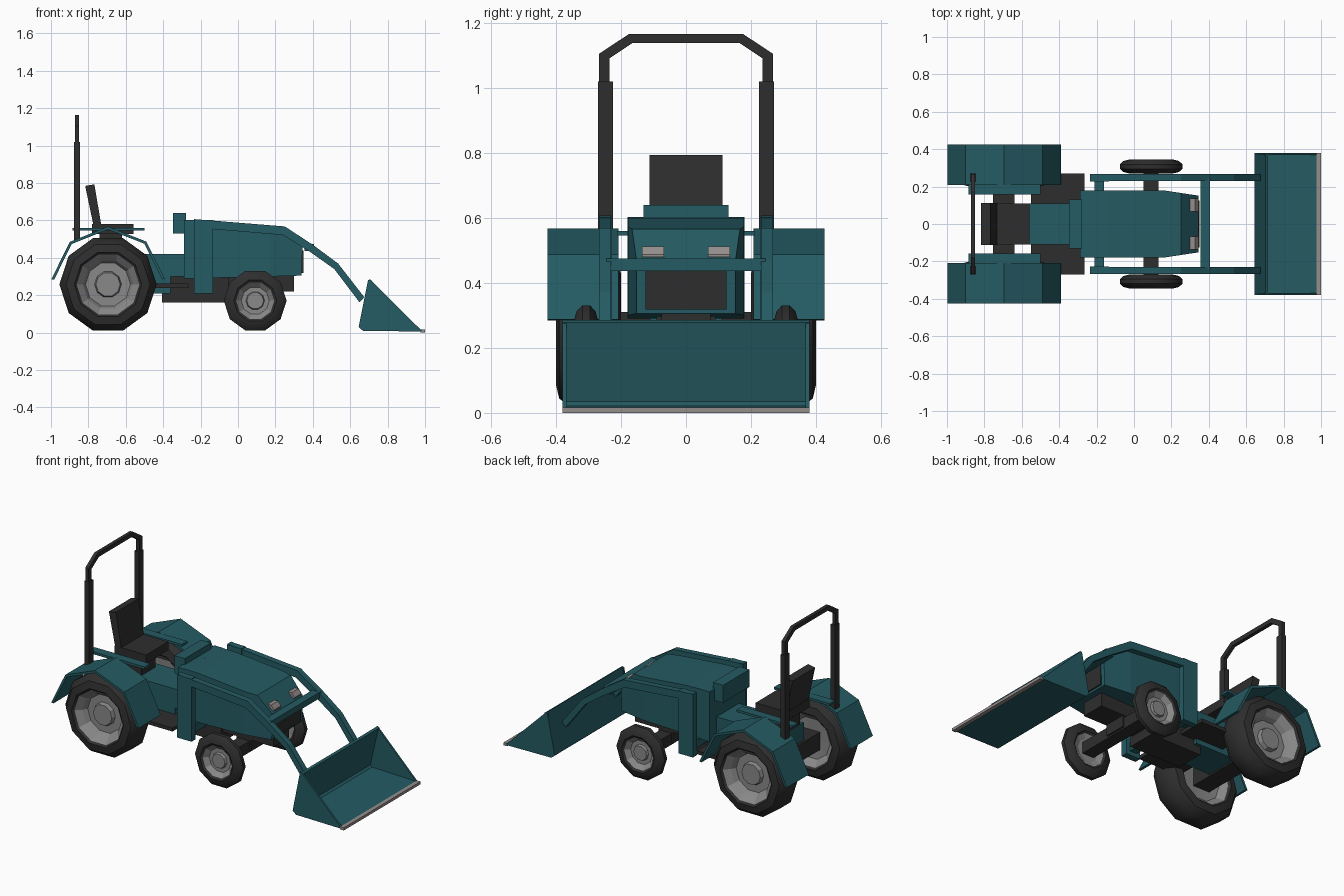
import bpy, bmesh, math
from mathutils import Vector

cube = bpy.data.objects.get("Cube")
if cube:
    bpy.data.objects.remove(cube)


def material(name, rgb):
    m = bpy.data.materials.new(name)
    m.use_nodes = True
    m.diffuse_color = (*rgb, 1)
    m.node_tree.nodes["Principled BSDF"].inputs["Base Color"].default_value = (*rgb, 1)
    return m


TEAL = material("teal paint", (0.018, 0.105, 0.125))
DARK = material("dark rubber", (0.027, 0.027, 0.027))
GREY = material("rim grey", (0.25, 0.25, 0.25))
LIGHT = material("pale metal", (0.30, 0.27, 0.26))


def finish(bm, name, mat, smooth=False):
    bmesh.ops.recalc_face_normals(bm, faces=bm.faces)
    mesh = bpy.data.meshes.new(name)
    bm.to_mesh(mesh)
    bm.free()
    mesh.materials.append(mat)
    ob = bpy.data.objects.new(name, mesh)
    bpy.context.collection.objects.link(ob)
    if smooth:
        bpy.ops.object.select_all(action='DESELECT')
        ob.select_set(True)
        bpy.context.view_layer.objects.active = ob
        bpy.ops.object.shade_smooth_by_angle(angle=math.radians(40))
    return ob


def extrude(bm, points, step):
    """Close a flat outline and extrude it along step."""
    face = bm.faces.new([bm.verts.new(p) for p in points])
    new = bmesh.ops.extrude_face_region(bm, geom=[face])["geom"]
    bmesh.ops.translate(bm, vec=step, verts=[v for v in new if isinstance(v, bmesh.types.BMVert)])


def side_profile(name, outline, y0, y1, mat):
    """Side outline in x and z, extruded across the model."""
    bm = bmesh.new()
    extrude(bm, [(x, y0, z) for x, z in outline], (0, y1 - y0, 0))
    return finish(bm, name, mat)


def box(name, x0, x1, y0, y1, z0, z1, mat):
    return side_profile(name, [(x0, z0), (x1, z0), (x1, z1), (x0, z1)], y0, y1, mat)


def lathe(name, profile, x, z, side, mat, closed=False, sides=10):
    """Spin a (radius, y) profile around a wheel axle."""
    bm = bmesh.new()
    verts = [bm.verts.new((x + r, side * y, z)) for r, y in profile]
    ring = verts + verts[:1] if closed else verts
    edges = [bm.edges.new(pair) for pair in zip(ring, ring[1:])]
    bmesh.ops.spin(bm, geom=verts + edges, cent=(x, 0, z), axis=(0, 1, 0),
                   angle=math.tau, steps=sides, use_duplicate=False)
    bmesh.ops.remove_doubles(bm, verts=bm.verts, dist=0.0005)
    return finish(bm, name, mat, closed)


# Hood, narrowed toward the nose
hood_outline = [(-0.24, 0.29), (-0.24, 0.602), (-0.14, 0.6), (0.25, 0.565),
                (0.345, 0.465), (0.34, 0.305)]
bm = bmesh.new()
extrude(bm, [(x, -0.178, z) for x, z in hood_outline], (0, 0.356, 0))
bmesh.ops.bisect_plane(bm, geom=bm.verts[:] + bm.edges[:] + bm.faces[:],
                       plane_co=(0.17, 0, 0), plane_no=(1, 0, 0))
for v in bm.verts:
    v.co.y *= 1 - max(0, v.co.x - 0.17) * 0.85
finish(bm, "hood", TEAL)
box("grille", 0.335, 0.349, -0.125, 0.125, 0.318, 0.44, DARK)

# Cowl, dashboard and transmission cover
box("cowl", -0.29, -0.235, -0.18, 0.18, 0.29, 0.602, TEAL)
box("dashboard", -0.348, -0.278, -0.13, 0.13, 0.53, 0.64, TEAL)
box("transmission_cover", -0.74, -0.36, -0.11, 0.11, 0.21, 0.42, TEAL)
box("cowl_base", -0.365, -0.285, -0.11, 0.11, 0.3, 0.42, TEAL)

# Chassis and axles
box("chassis", -0.405, -0.05, -0.09, 0.09, 0.16, 0.31, DARK)
box("front_frame", -0.06, 0.3, -0.075, 0.075, 0.22, 0.305, DARK)
box("front_axle", 0.05, 0.13, -0.29, 0.29, 0.14, 0.21, DARK)
box("axle_pivot", 0.04, 0.14, -0.07, 0.07, 0.15, 0.24, DARK)
box("rear_axle", -0.755, -0.64, -0.25, 0.25, 0.2, 0.31, DARK)
box("footboard", -0.55, -0.265, -0.27, 0.27, 0.24, 0.262, DARK)

# Seat
box("seat_base", -0.78, -0.56, -0.11, 0.11, 0.527, 0.58, DARK)
side_profile("seat_back", [(-0.772, 0.57), (-0.73, 0.57), (-0.768, 0.793), (-0.817, 0.785)],
             -0.112, 0.112, DARK)
box("seat_pedestal", -0.74, -0.62, -0.07, 0.07, 0.41, 0.53, DARK)

# Roll bar
bm = bmesh.new()
outer = [(0.267, 1.01), (0.267, 1.105), (0.176, 1.165)]
inner = [(0.149 + 0.015, 1.138), (0.236, 1.09), (0.236, 1.01)]
half = outer + inner
arch = (outer + [(-y, z) for y, z in reversed(outer)]
        + [(-y, z) for y, z in reversed(inner)] + inner)
extrude(bm, [(-0.872, y, z) for y, z in arch], (0.022, 0, 0))
finish(bm, "roll_bar_arch", DARK)

# Wheel and fender profiles
rear_tire = [(0.165, 0.385), (0.18, 0.4), (0.225, 0.39), (0.26, 0.345),
             (0.26, 0.255), (0.225, 0.21), (0.18, 0.2), (0.165, 0.215)]
rear_rim = [(0, 0.35), (0.065, 0.35), (0.072, 0.325), (0.12, 0.325), (0.135, 0.355),
            (0.168, 0.388), (0.168, 0.212), (0.13, 0.25), (0, 0.26)]
front_tire = [(0.1, 0.334), (0.115, 0.345), (0.148, 0.337), (0.168, 0.318),
              (0.168, 0.295), (0.148, 0.278), (0.115, 0.27), (0.1, 0.281)]
front_rim = [(0, 0.325), (0.045, 0.325), (0.05, 0.31), (0.075, 0.31),
             (0.102, 0.336), (0.102, 0.279), (0.07, 0.29), (0, 0.29)]
fender_path = [(-0.998, 0.285), (-0.9, 0.485), (-0.695, 0.567), (-0.49, 0.487), (-0.39, 0.287)]
hub = Vector((-0.695, 0.258))
fender = fender_path + [tuple(hub + (Vector(p) - hub) * 0.95) for p in reversed(fender_path)]

# Loader arm profile
arm = [(-0.235, 0.607), (0.25, 0.568), (0.4, 0.47), (0.535, 0.37), (0.675, 0.19),
       (0.65, 0.162), (0.515, 0.34), (0.385, 0.432), (0.24, 0.522), (-0.235, 0.562)]

# Bucket side profile
bucket_side = [(0.645, 0.03), (0.668, 0.012), (0.985, 0.008), (0.705, 0.285), (0.695, 0.28)]

for side, label in ((1, "left"), (-1, "right")):
    def paired(name, x0, x1, y0, y1, z0, z1, mat):
        box(f"{label}_{name}", x0, x1, side * y0, side * y1, z0, z1, mat)

    # Wheels
    lathe(f"{label}_rear_tire", rear_tire, -0.695, 0.258, side, DARK, True)
    lathe(f"{label}_rear_rim", rear_rim, -0.695, 0.258, side, GREY)
    lathe(f"{label}_front_tire", front_tire, 0.092, 0.171, side, DARK, True)
    lathe(f"{label}_front_rim", front_rim, 0.092, 0.171, side, GREY)

    # Fender with its inner ledge
    side_profile(f"{label}_fender", fender, side * 0.208, side * 0.426, TEAL)
    paired("fender_ledge", -0.885, -0.5, 0.157, 0.212, 0.545, 0.56, TEAL)

    # Roll bar post, headlight
    paired("roll_bar_post", -0.877, -0.845, 0.225, 0.27, 0.49, 1.02, DARK)
    side_profile(f"{label}_headlight", [(0.3, 0.48), (0.345, 0.48), (0.345, 0.487),
                 (0.325, 0.512), (0.3, 0.512)], side * 0.067, side * 0.135, LIGHT)

    # Loader post, bracket, arm and bucket cheek
    paired("loader_post", -0.235, -0.135, 0.227, 0.268, 0.21, 0.603, TEAL)
    paired("loader_bracket", -0.21, -0.16, 0.08, 0.23, 0.235, 0.285, TEAL)
    side_profile(f"{label}_loader_arm", arm, side * 0.23, side * 0.267, TEAL)
    side_profile(f"{label}_bucket_cheek", bucket_side, side * 0.368, side * 0.38, TEAL)

# Loader cross bar
box("loader_cross_bar", 0.355, 0.405, -0.245, 0.245, 0.437, 0.475, TEAL)

# Bucket shell and cutting edge
side_profile("bucket_shell", [(0.645, 0.03), (0.668, 0.01), (0.985, 0.006), (0.985, 0.016),
             (0.672, 0.024), (0.66, 0.035), (0.716, 0.278), (0.702, 0.285)], -0.38, 0.38, TEAL)
box("cutting_edge", 0.975, 1.0, -0.38, 0.38, 0.0, 0.017, LIGHT)
